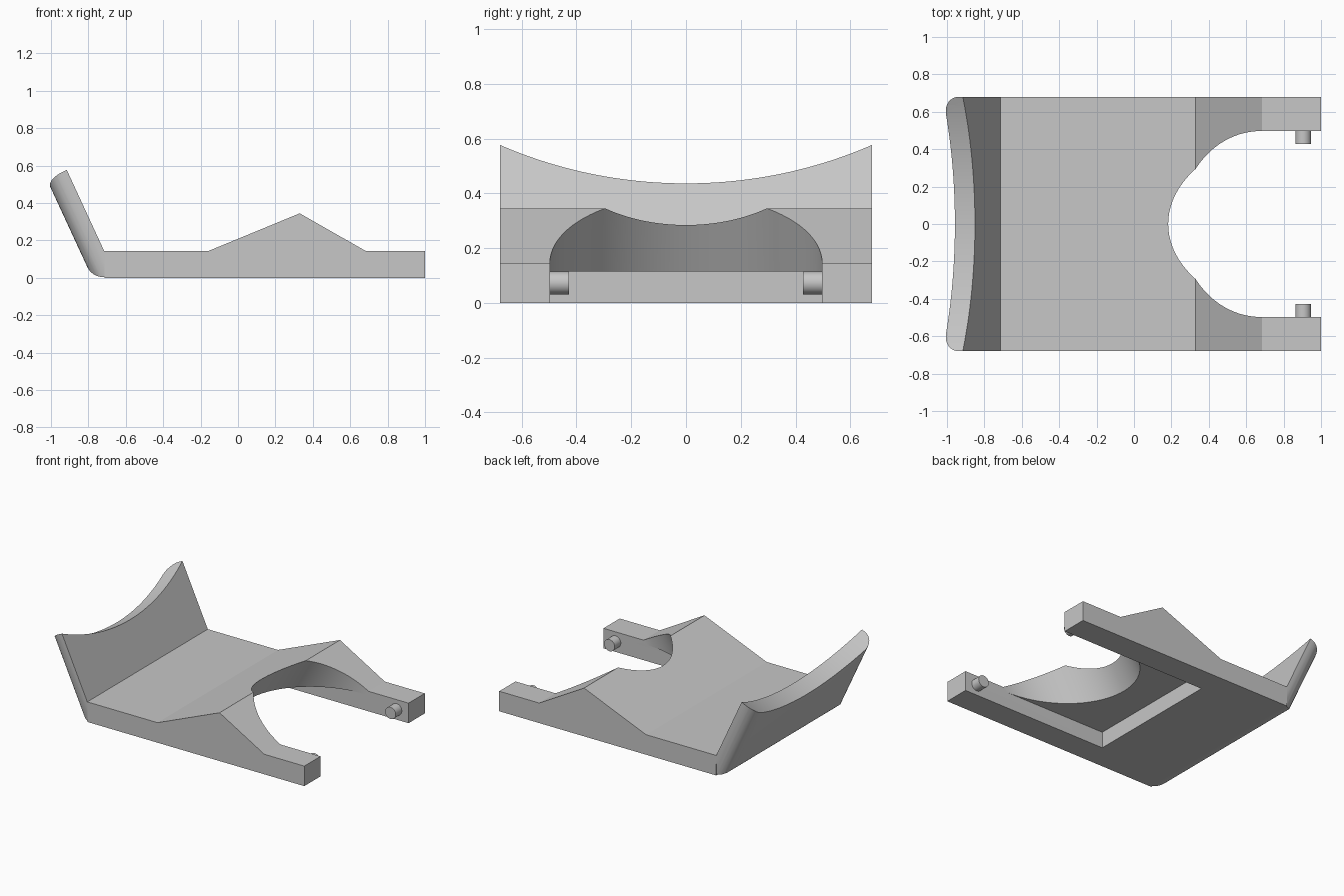
import bpy, bmesh, math
from mathutils import Vector, Matrix

cube = bpy.data.objects.get("Cube")
if cube:
    bpy.data.objects.remove(cube)

HALF_W = 0.68       # half width of the body
GAP = 0.497         # half width of the opening between the arms
DECK = 0.143        # height of the flat deck

grey = bpy.data.materials.new("plain_grey")
grey.use_nodes = True
grey.diffuse_color = (0.57, 0.57, 0.57, 1)
grey.node_tree.nodes["Principled BSDF"].inputs["Base Color"].default_value = (0.57, 0.57, 0.57, 1)


def finish(name, bm):
    bmesh.ops.recalc_face_normals(bm, faces=bm.faces)
    mesh = bpy.data.meshes.new(name)
    bm.to_mesh(mesh)
    bm.free()
    mesh.materials.append(grey)
    obj = bpy.data.objects.new(name, mesh)
    bpy.context.collection.objects.link(obj)
    return obj


def prism(points, offset):
    """Extrude a flat outline along an offset vector."""
    bm = bmesh.new()
    face = bm.faces.new([bm.verts.new(p) for p in points])
    out = bmesh.ops.extrude_face_region(bm, geom=[face])
    verts = [v for v in out["geom"] if isinstance(v, bmesh.types.BMVert)]
    bmesh.ops.translate(bm, verts=verts, vec=offset)
    # Extruding a lone face can leave the start cap out; close it if so
    bmesh.ops.holes_fill(bm, edges=[e for e in bm.edges if e.is_boundary])
    return bm


def side_prism(profile, half=HALF_W):
    return prism([(x, -half, z) for x, z in profile], (0, 2 * half, 0))


def cylinder(radius, depth, segments, matrix):
    bm = bmesh.new()
    bmesh.ops.create_cone(bm, cap_ends=True, segments=segments, radius1=radius,
                          radius2=radius, depth=depth, matrix=matrix)
    return bm


def combine(obj, tool, operation="DIFFERENCE"):
    mod = obj.modifiers.new("combine", "BOOLEAN")
    mod.operation = operation
    mod.solver = "EXACT"
    mod.object = tool
    bpy.context.view_layer.objects.active = obj
    bpy.ops.object.modifier_apply(modifier=mod.name)
    bpy.data.objects.remove(tool)


def smooth(obj):
    bpy.ops.object.select_all(action="DESELECT")
    obj.select_set(True)
    bpy.context.view_layer.objects.active = obj
    bpy.ops.object.shade_smooth_by_angle(angle=math.radians(20))


# Body: wedge-topped slab
body = finish("body", side_prism([
    (-0.715, 0), (1, 0), (1, DECK), (0.684, DECK),
    (0.33, 0.345), (-0.16, DECK), (-0.715, DECK)]))

# Shallow rectangular recess underneath, open between the arms
recess = [(-0.15, -GAP, -0.1), (1.2, -GAP, -0.1), (1.2, GAP, -0.1), (-0.15, GAP, -0.1)]
combine(body, finish("recess_cutter", prism(recess, (0, 0, 0.215))))

# Round-ended opening leaning 30 degrees towards the arm tips
lean = math.tan(math.radians(30))
semi = GAP / math.cos(math.radians(30))
bottom, top = 0.05, 0.6
centre = 0.757 + lean * (bottom - 0.285)
steps = 48
outline = [(1.7, -GAP, bottom)]
for i in range(steps + 1):
    a = math.pi * i / steps
    outline.append((centre - semi * math.sin(a), -GAP * math.cos(a), bottom))
outline.append((1.7, GAP, bottom))
combine(body, finish("opening_cutter", prism(outline, (lean * (top - bottom), 0, top - bottom))))
smooth(body)

# Back panel: leaning slab whose outer bottom edge is rounded
hinge = Vector((-0.715, 0, DECK))
up = Vector((-0.2, 0, 0.433)).normalized()
out = Vector((-up.z, 0, up.x))
thick, low, fillet = 0.118, 0.004, 0.095
tip = hinge + up * 0.62
tip_out = tip + out * thick
foot = tip_out - up * ((tip_out.z - low) / up.z)
turn = math.acos(up.z) + math.pi / 2            # angle inside the slab at the foot
setback = fillet / math.tan(turn / 2)
middle = foot + (up + Vector((1, 0, 0))).normalized() * (fillet / math.sin(turn / 2))
profile = [Vector((-0.715, 0, low)), hinge, tip, tip_out]
start = foot + up * setback - middle
sweep = math.pi - turn
for i in range(9):
    profile.append(middle + Matrix.Rotation(-sweep * i / 8, 3, "Y") @ start)
panel = finish("back_panel", side_prism([(p.x, p.z) for p in profile], HALF_W + 0.05))

# Rounded outer side edges, as a cross-section swept up the panel
section = [(-0.1, -HALF_W)]
for side in (-1, 1):
    for i in range(9):
        a = math.pi / 2 * (i if side < 0 else 8 - i) / 8
        section.append((thick - fillet + fillet * math.sin(a),
                        side * (HALF_W - fillet + fillet * math.cos(a))))
section.append((-0.1, HALF_W))
base = hinge - up * 0.4
combine(panel, finish("side_rounding", prism(
    [base + out * d + Vector((0, y, 0)) for d, y in section], up * 1.2)), "INTERSECT")

# Concave top edge of the back panel
sag, low_point = 0.155, 0.323
radius = (HALF_W ** 2 + sag ** 2) / (2 * sag)
axis = Matrix.Translation(hinge + up * (low_point + radius)) @ \
    Vector((0, 0, 1)).rotation_difference(out).to_matrix().to_4x4()
combine(panel, finish("scoop_cutter", cylinder(radius, 0.8, 256, axis)))
smooth(panel)

# Pivot pins on the inner faces of the arms
for name, side in (("left_pin", 1), ("right_pin", -1)):
    place = Matrix.Translation((0.905, side * 0.468, 0.073)) @ Matrix.Rotation(math.pi / 2, 4, "X")
    smooth(finish(name, cylinder(0.042, 0.08, 32, place)))
